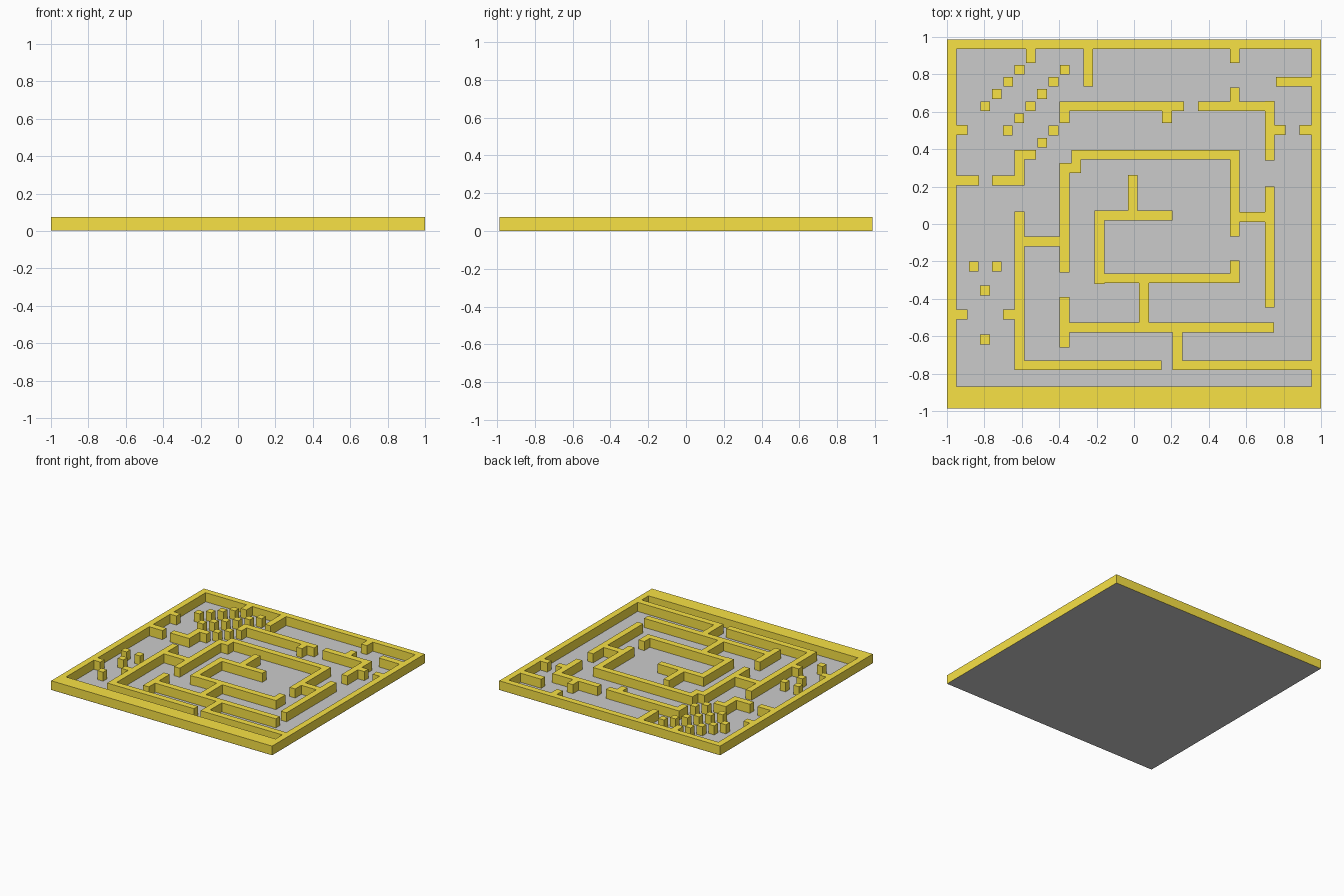
import bpy, bmesh
from mathutils import Matrix, Vector

W = 0.052            # wall thickness
H = 0.075            # wall height
Z0 = 0.001           # walls rest just above the floor sheet
X, Y = 1.0, 0.987    # half size of the maze

gold = bpy.data.materials.new("gold")
gold.diffuse_color = (0.94, 0.76, 0.06, 1)


def build(name, boxes):
    """One object made of upright boxes given as (x0, x1, y0, y1)."""
    bm = bmesh.new()
    for x0, x1, y0, y1 in boxes:
        centre = Vector(((x0 + x1) / 2, (y0 + y1) / 2, (Z0 + H) / 2))
        size = Matrix.Diagonal((x1 - x0, y1 - y0, H - Z0, 1))
        bmesh.ops.create_cube(bm, size=1, matrix=Matrix.Translation(centre) @ size)
    mesh = bpy.data.meshes.new(name)
    bm.to_mesh(mesh)
    bm.free()
    mesh.materials.append(gold)
    bpy.context.collection.objects.link(bpy.data.objects.new(name, mesh))


def across(x0, x1, y):       # wall running along x, centred on y
    return (x0, x1, y - W / 2, y + W / 2)


def along(x, y0, y1):        # wall running along y, centred on x
    return (x - W / 2, x + W / 2, y0, y1)


def post(x, y):
    return across(x - W / 2, x + W / 2, y)


# floor sheet
bpy.ops.mesh.primitive_plane_add(size=2)
floor = bpy.context.object
floor.name = "floor"
floor.scale = (X, Y, 1)

# outer frame, wider at the front
build("outer_frame", [
    (-X, -0.948, -0.869, 0.936), (0.948, X, -0.869, 0.936),
    (-X, X, 0.936, Y), (-X, X, -Y, -0.869)])

# stubs growing from the frame
build("frame_stubs", [
    along(-0.552, 0.86, 0.936), along(-0.245, 0.735, 0.936), along(0.539, 0.86, 0.936),
    across(0.76, 0.948, 0.761), across(0.886, 0.948, 0.502),
    across(-0.948, -0.89, 0.502), across(-0.948, -0.828, 0.233),
    across(-0.948, -0.89, -0.484)])

# back walls
build("back_walls", [
    across(-0.397, 0.267, 0.63), along(-0.371, 0.54, 0.604), along(0.176, 0.54, 0.604)])
build("back_right_wall", [
    across(0.342, 0.70, 0.63), along(0.539, 0.656, 0.73),
    along(0.726, 0.34, 0.658), across(0.752, 0.81, 0.502)])

# stepped wall on the left
build("left_step_wall", [
    across(-0.638, -0.525, 0.37), along(-0.612, 0.207, 0.344), across(-0.76, -0.638, 0.233)])

# middle ring with its right spur
build("middle_ring", [
    along(-0.371, -0.26, 0.325), across(-0.345, -0.283, 0.3),
    along(-0.309, 0.326, 0.37), across(-0.335, 0.565, 0.37),
    along(0.539, -0.067, 0.344), across(0.565, 0.70, 0.038), along(0.726, -0.447, 0.20)])

# inner room
build("inner_room", [
    along(-0.006, 0.071, 0.263), across(-0.21, 0.207, 0.045),
    along(-0.184, -0.32, 0.019), across(-0.158, 0.565, -0.29),
    along(0.539, -0.264, -0.194), along(0.054, -0.527, -0.316)])

# front walls
build("front_walls", [
    across(-0.345, 0.748, -0.553), along(-0.371, -0.66, -0.39),
    along(0.233, -0.73, -0.579), across(0.207, 0.948, -0.755)])

# long left corner wall
build("left_corner_wall", [
    along(-0.612, -0.78, 0.066), across(-0.586, 0.148, -0.755),
    across(-0.586, -0.397, -0.094), across(-0.70, -0.638, -0.484)])

# diagonal rows of posts: start and count
rows = [(-0.612, 0.825, 4), (-0.37, 0.825, 6), (-0.43, 0.50, 2)]
build("diagonal_posts", [post(x - 0.061 * i, y - 0.065 * i)
                         for x, y, n in rows for i in range(n)])

# loose posts at front left
build("front_left_posts", [post(-0.857, -0.227), post(-0.734, -0.227),
                           post(-0.797, -0.355), post(-0.797, -0.617)])
